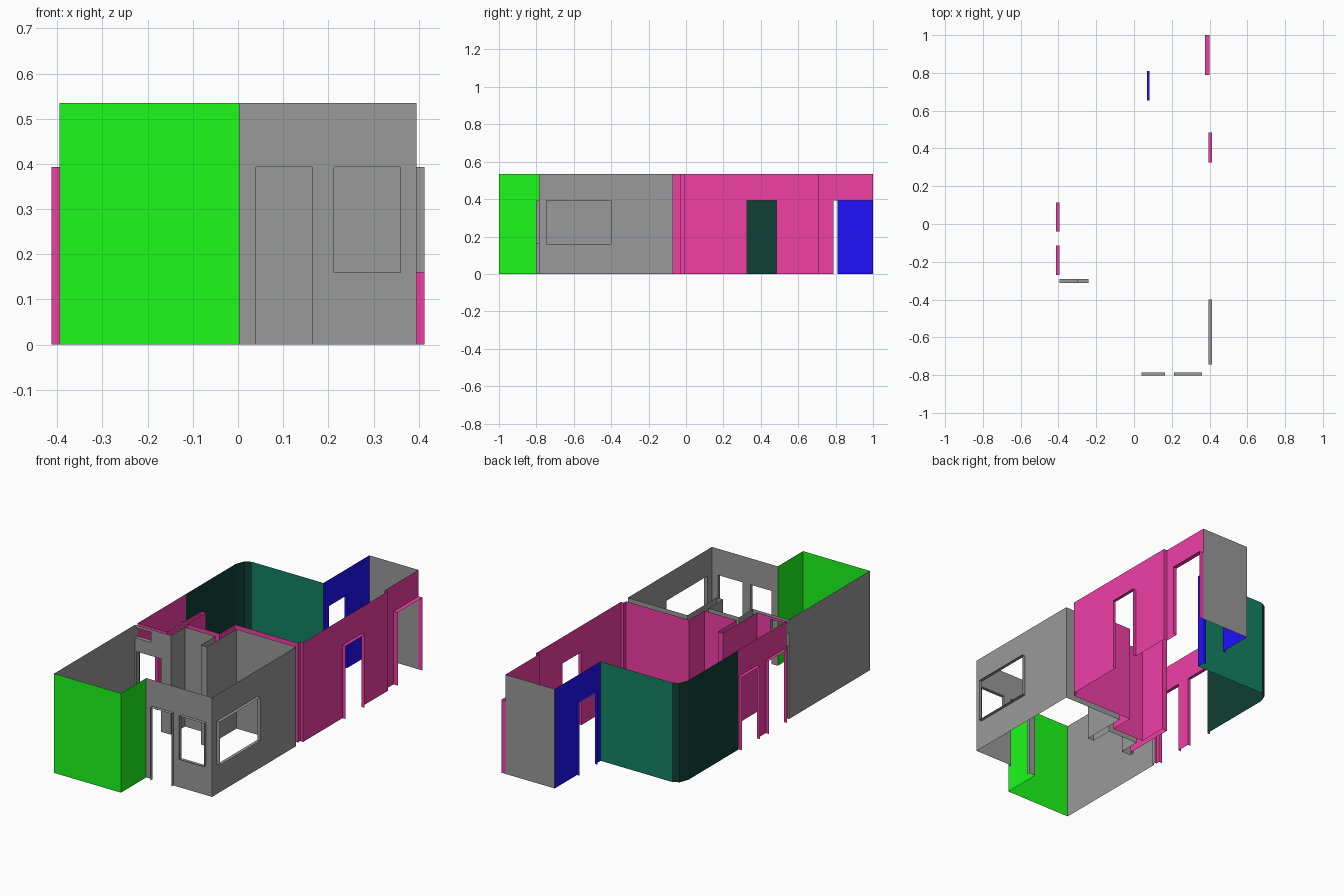
import bpy, bmesh
from mathutils import Vector

if "Cube" in bpy.data.objects:
    bpy.data.objects.remove(bpy.data.objects["Cube"])

H, LINTEL, SILL = 0.535, 0.393, 0.16


def material(name, rgb):
    m = bpy.data.materials.new(name)
    m.diffuse_color = (*rgb, 1)
    m.use_nodes = True
    m.node_tree.nodes["Principled BSDF"].inputs["Base Color"].default_value = m.diffuse_color
    return m


GREY = material("grey_paint", (0.32, 0.32, 0.32))
PINK = material("pink_paint", (0.87, 0.05, 0.38))
GREEN = material("green_paint", (0.012, 0.95, 0.012))
BLUE = material("blue_paint", (0.014, 0.005, 0.95))
TEAL = material("teal_paint", (0.006, 0.22, 0.12))
DARK = material("dark_green_paint", (0.005, 0.05, 0.033))


def finish(name, bm, mat):
    bmesh.ops.remove_doubles(bm, verts=bm.verts, dist=1e-5)
    me = bpy.data.meshes.new(name)
    bm.to_mesh(me)
    bm.free()
    ob = bpy.data.objects.new(name, me)
    bpy.context.collection.objects.link(ob)
    me.materials.append(mat)
    return ob


def wall(name, p, q, mat, openings=(), reveal=(0, 0)):
    """Thin axis-aligned wall; openings are (start, end, bottom, top) in world
    coordinates along the wall, lined with jambs swept by the reveal vector."""
    bm = bmesh.new()
    axis = 0 if abs(p[0] - q[0]) > abs(p[1] - q[1]) else 1
    r = Vector((*reveal, 0))

    def pt(s, z):
        return Vector((s, p[1], z)) if axis == 0 else Vector((p[0], s, z))

    def quad(*pts):
        bm.faces.new([bm.verts.new(c) for c in pts])

    ss = sorted({p[axis], q[axis], *(s for o in openings for s in o[:2])})
    zs = sorted({0, H, *(z for o in openings for z in o[2:])})
    for a, b in zip(ss, ss[1:]):
        for c, d in zip(zs, zs[1:]):
            s, z = (a + b) / 2, (c + d) / 2
            if not any(o[0] < s < o[1] and o[2] < z < o[3] for o in openings):
                quad(pt(a, c), pt(b, c), pt(b, d), pt(a, d))
    if r.length:
        for a, b, c, d in openings:
            edges = [((a, c), (a, d)), ((a, d), (b, d)), ((b, d), (b, c))]
            if c > 0:
                edges.append(((b, c), (a, c)))
            for e, f in edges:
                quad(pt(*e), pt(*f), pt(*f) + r, pt(*e) + r)
    return finish(name, bm, mat)


def wall_run(name, pts, mat):
    """Plain wall following a plan polyline."""
    bm = bmesh.new()
    cols = [(bm.verts.new((x, y, 0)), bm.verts.new((x, y, H))) for x, y in pts]
    for (a, b), (c, d) in zip(cols, cols[1:]):
        bm.faces.new((a, c, d, b))
    return finish(name, bm, mat)


# Green front corner room
wall_run("green_corner_wall", [(-0.395, -1), (0.003, -1), (0.003, -0.785)], GREEN)

# Grey room: outer walls
wall("grey_left_wall", (-0.395, -1), (-0.395, -0.312), GREY)
wall("grey_front_wall", (0.003, -0.785), (0.395, -0.785), GREY,
     [(0.04, 0.165, 0, LINTEL), (0.212, 0.36, SILL, LINTEL)], (0, -0.018))
wall("grey_right_wall", (0.395, -0.785), (0.395, -0.07), GREY,
     [(-0.745, -0.4, SILL, LINTEL)], (0.018, 0))

# Grey room: partition with alcove, and doorway wall with a vent
wall_run("grey_partition", [(-0.24, -0.312), (-0.18, -0.312), (-0.18, -0.195),
                            (0.003, -0.195), (0.003, -0.32), (0.04, -0.32),
                            (0.04, -0.07), (0.395, -0.07)], GREY)
hall_openings = [(-0.385, -0.24, 0, LINTEL), (-0.394, -0.3, 0.465, 0.52)]
wall("grey_hall_doorway", (-0.395, -0.312), (-0.24, -0.312), GREY,
     hall_openings, (0, 0.022))

# Pink room: partition, stub wall and doorway wall
wall("pink_hall_doorway", (-0.395, -0.29), (-0.22, -0.29), PINK, hall_openings)
wall_run("pink_partition", [(-0.22, -0.29), (-0.22, 0), (-0.19, 0),
                            (-0.19, -0.16), (0.003, -0.16), (0.003, -0.03),
                            (0.378, -0.03), (0.378, -0.01), (0.395, -0.01)], PINK)

# Pink room: outer walls with doors
wall("pink_left_wall", (-0.395, -0.29), (-0.395, 0.12), PINK,
     [(-0.27, -0.115, 0, LINTEL), (-0.04, 0.115, 0, LINTEL)], (-0.018, 0))
wall("pink_right_wall", (0.395, -0.01), (0.395, 0.71), PINK,
     [(0.325, 0.485, 0, LINTEL)], (0.018, 0))
wall_run("pink_step", [(0.395, 0.71), (0.375, 0.71)], PINK)
wall("pink_entry_wall", (0.375, 0.71), (0.375, 1), PINK,
     [(0.788, 1, 0, LINTEL)], (0.025, 0))

# Back end: dark green side with cut corner, teal, blue and grey walls
wall_run("dark_green_wall", [(-0.395, 0.12), (-0.395, 0.545), (-0.377, 0.592),
                             (-0.345, 0.61)], DARK)
wall_run("teal_wall", [(-0.345, 0.61), (0.082, 0.61)], TEAL)
wall("blue_wall", (0.082, 0.61), (0.082, 1), BLUE,
     [(0.655, 0.81, 0, LINTEL)], (-0.014, 0))
wall_run("grey_back_wall", [(0.082, 1), (0.375, 1)], GREY)
